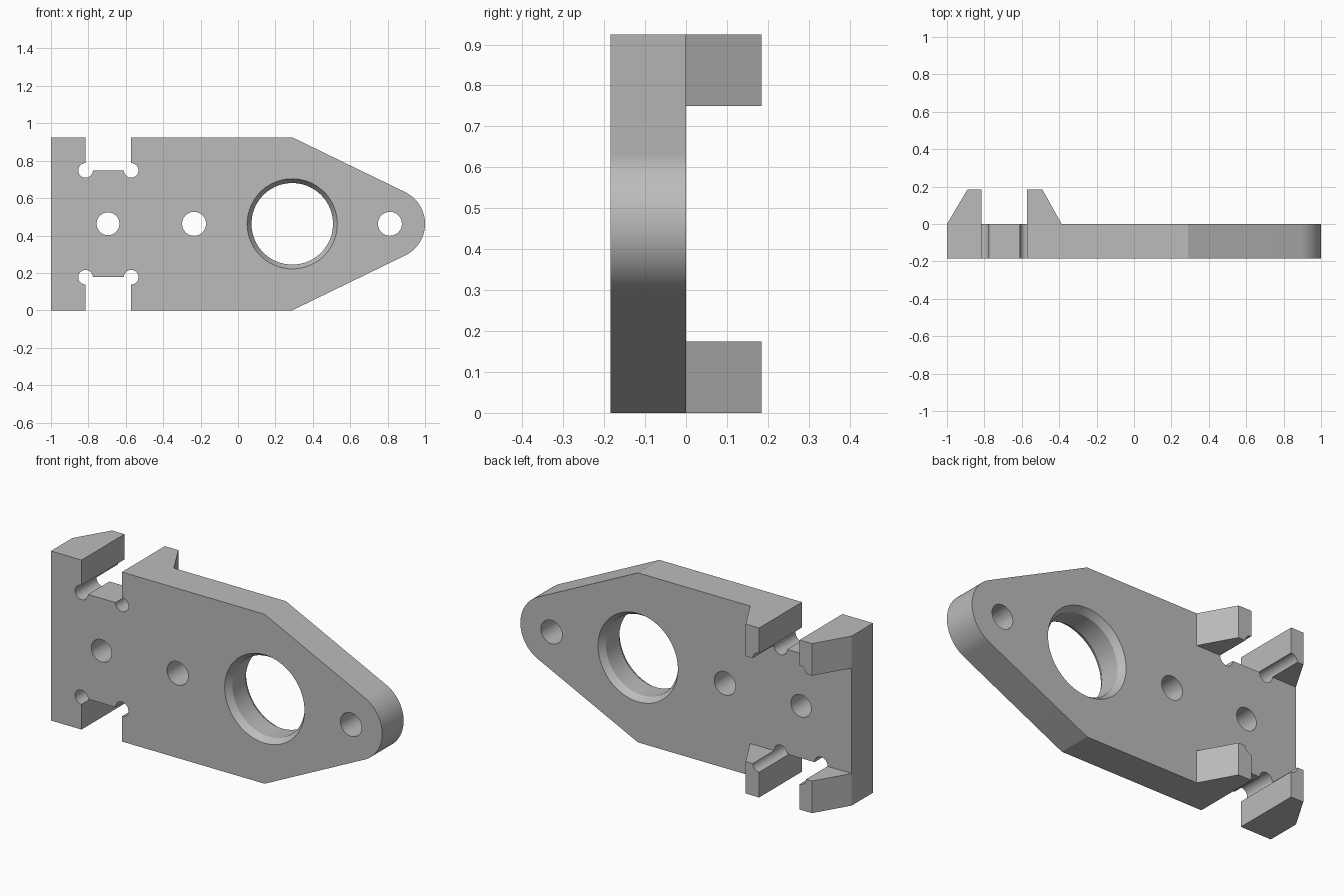
import bpy, bmesh, math
from mathutils import Vector

cube = bpy.data.objects.get("Cube")
if cube:
    bpy.data.objects.remove(cube, do_unlink=True)

HEIGHT, MID, DEPTH = 0.925, 0.4625, 0.185
EAR = 0.175                      # height of each rear ear
SLOT_LEFT, SLOT_RIGHT = -0.815, -0.571

grey = bpy.data.materials.new("Machined Grey")
grey.use_nodes = True
color = (0.5, 0.5, 0.5, 1)
grey.diffuse_color = color
grey.node_tree.nodes["Principled BSDF"].inputs["Base Color"].default_value = color


def loft(name, rings):
    """Closed solid through matching rings of points."""
    bm = bmesh.new()
    loops = [[bm.verts.new(p) for p in ring] for ring in rings]
    for a, b in zip(loops, loops[1:]):
        for i in range(len(a)):
            j = (i + 1) % len(a)
            bm.faces.new((a[i], a[j], b[j], b[i]))
    bm.faces.new(loops[0])
    bm.faces.new(loops[-1])
    bmesh.ops.recalc_face_normals(bm, faces=bm.faces)
    mesh = bpy.data.meshes.new(name)
    bm.to_mesh(mesh)
    bm.free()
    mesh.materials.append(grey)
    obj = bpy.data.objects.new(name, mesh)
    bpy.context.collection.objects.link(obj)
    return obj


def circle(x, y, z, r, sides):
    return [Vector((x + r * math.cos(math.tau * i / sides), y,
                    z + r * math.sin(math.tau * i / sides))) for i in range(sides)]


def drill(name, x, z, steps, sides=48):
    """Round cutter along y; steps are (y, radius) pairs."""
    return loft(name, [circle(x, y, z, r, sides) for y, r in steps])


def combine(target, tool, operation):
    bpy.context.view_layer.objects.active = target
    mod = target.modifiers.new(operation.title(), "BOOLEAN")
    mod.operation, mod.solver, mod.object = operation, "EXACT", tool
    tool.hide_render = True
    bpy.ops.object.modifier_apply(modifier=mod.name)
    bpy.data.objects.remove(tool, do_unlink=True)


# Plate: straight at one end, tapering to a rounded nose at the other
outline = [(-1, HEIGHT), (-1, 0), (0.29, 0)]
for i in range(33):
    a = math.radians(-64.2 + 128.4 * i / 32)
    outline.append((0.812 + 0.188 * math.cos(a), MID + 0.188 * math.sin(a)))
outline.append((0.29, HEIGHT))
plate = loft("mounting_plate", [[(x, y, z) for x, z in outline] for y in (-DEPTH, 0)])

# Rear ears with sloping ends, at the top and bottom edges
ear_profile = [(-1, 0), (-0.89, DEPTH), (-0.49, DEPTH), (-0.387, 0),
               (-0.387, -0.05), (-1, -0.05)]
for low in (0, HEIGHT - EAR):
    ear = loft("ear", [[(x, y, z) for x, y in ear_profile] for z in (low, low + EAR)])
    combine(plate, ear, "UNION")

# Slots split each ear in two, with round corner reliefs
through = (-0.3, 0.3)
for side in (-1, 1):
    edge = MID + side * (MID - EAR - 0.002)
    outer = MID + side * 0.6
    corners = [(SLOT_LEFT, edge), (SLOT_RIGHT, edge), (SLOT_RIGHT, outer), (SLOT_LEFT, outer)]
    slot = loft("slot_cutter", [[(x, y, z) for x, z in corners] for y in through])
    combine(plate, slot, "DIFFERENCE")
    for x in (SLOT_LEFT, SLOT_RIGHT):
        combine(plate, drill("relief_cutter", x, edge, [(y, 0.039) for y in through], 32),
                "DIFFERENCE")

# Bolt holes
for x, r in ((-0.695, 0.061), (-0.235, 0.064), (0.812, 0.064)):
    combine(plate, drill("bolt_cutter", x, MID, [(y, r) for y in through]), "DIFFERENCE")

# Large bore, chamfered on both faces
BORE, RIM, CHAMFER = 0.218, 0.241, 0.035
steps = [(-DEPTH - 0.05, RIM), (-DEPTH, RIM), (-DEPTH + CHAMFER, BORE),
         (-CHAMFER, BORE), (0, RIM), (0.05, RIM)]
combine(plate, drill("bore_cutter", 0.29, MID, steps, 80), "DIFFERENCE")

# Smooth curves, crisp edges
bpy.ops.object.select_all(action="DESELECT")
plate.select_set(True)
bpy.context.view_layer.objects.active = plate
bpy.ops.object.shade_smooth_by_angle(angle=math.radians(25))
